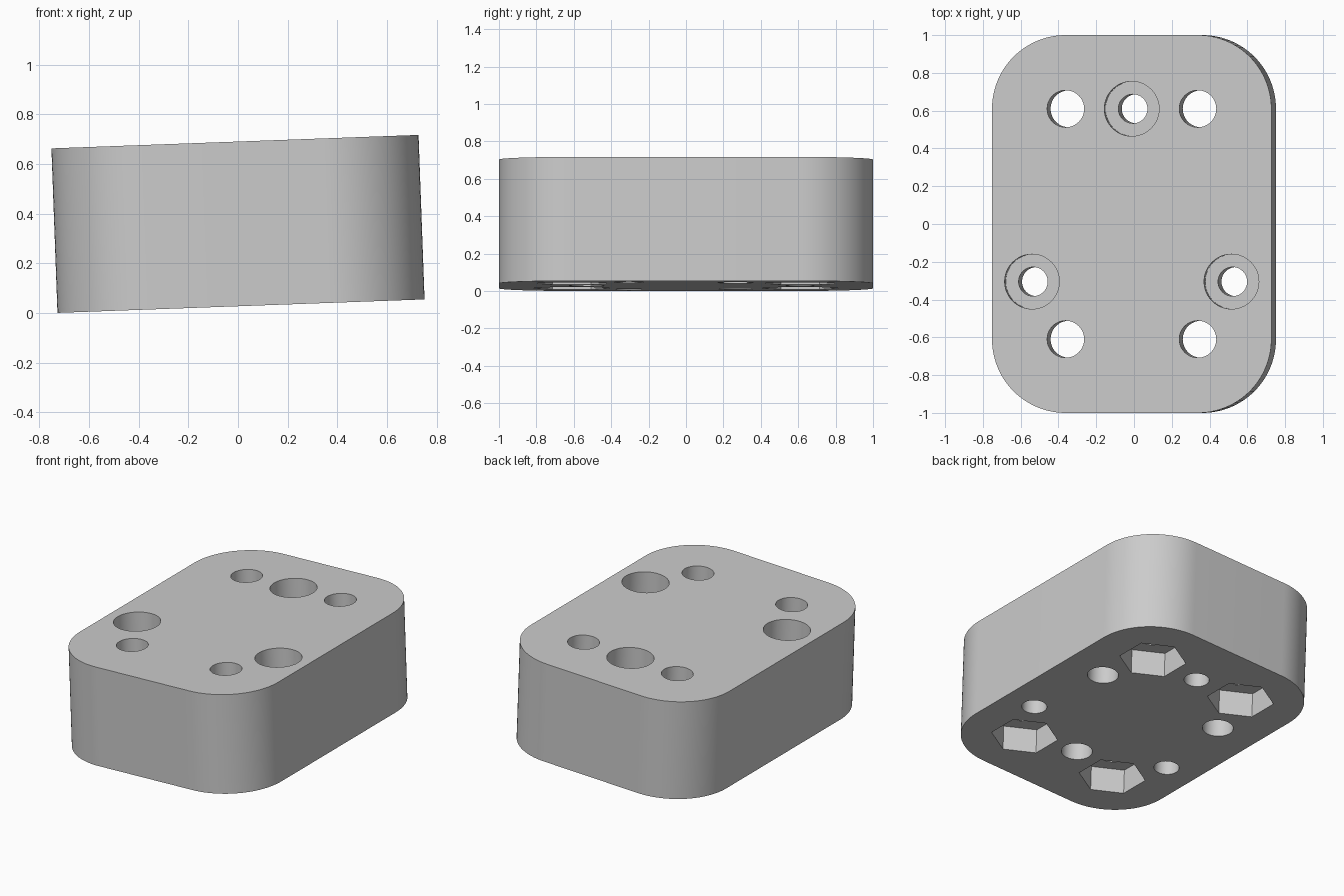
import bpy, bmesh, math
from mathutils import Vector, Matrix

if "Cube" in bpy.data.objects:
    bpy.data.objects.remove(bpy.data.objects["Cube"], do_unlink=True)

WIDTH, LENGTH, HEIGHT, CORNER = 1.48, 2.0, 0.663, 0.39
TILT = math.radians(2.1)

grey = bpy.data.materials.new("plain_grey")
grey.use_nodes = True
grey.diffuse_color = (0.6, 0.6, 0.6, 1)
grey.node_tree.nodes["Principled BSDF"].inputs["Base Color"].default_value = (0.6, 0.6, 0.6, 1)


def prism(name, outline, z0, z1):
    """Extrude a flat outline between two heights."""
    bm = bmesh.new()
    face = bm.faces.new([bm.verts.new((x, y, z0)) for x, y in outline])
    new = bmesh.ops.extrude_face_region(bm, geom=[face])["geom"]
    bmesh.ops.translate(bm, vec=(0, 0, z1 - z0),
                        verts=[v for v in new if isinstance(v, bmesh.types.BMVert)])
    bmesh.ops.recalc_face_normals(bm, faces=bm.faces)
    mesh = bpy.data.meshes.new(name)
    bm.to_mesh(mesh)
    bm.free()
    mesh.materials.append(grey)
    ob = bpy.data.objects.new(name, mesh)
    bpy.context.collection.objects.link(ob)
    return ob


def ring(centre, radius, sides, start=0.0):
    return [(centre[0] + radius * math.cos(start + math.tau * i / sides),
             centre[1] + radius * math.sin(start + math.tau * i / sides)) for i in range(sides)]


def rounded_rectangle(width, length, radius, steps=24):
    points = []
    for quarter, (sx, sy) in enumerate([(1, 1), (-1, 1), (-1, -1), (1, -1)]):
        cx, cy = sx * (width / 2 - radius), sy * (length / 2 - radius)
        for i in range(steps + 1):
            a = math.pi / 2 * (quarter + i / steps)
            points.append((cx + radius * math.cos(a), cy + radius * math.sin(a)))
    return points


def cut(target, outline, z0, z1):
    """Subtract a prism from the target."""
    cutter = prism("cutter", outline, z0, z1)
    cutter.hide_render = True
    mod = target.modifiers.new("cut", 'BOOLEAN')
    mod.operation, mod.solver, mod.object = 'DIFFERENCE', 'EXACT', cutter
    bpy.context.view_layer.objects.active = target
    bpy.ops.object.modifier_apply(modifier=mod.name)
    bpy.data.objects.remove(cutter, do_unlink=True)


def polar(radius, degrees):
    a = math.radians(degrees)
    return radius * math.cos(a), radius * math.sin(a)


# Rounded block
block = prism("mounting_block", rounded_rectangle(WIDTH, LENGTH, CORNER), 0, HEIGHT)

# Corner bolt holes with hexagonal nut pockets underneath
for sx in (-1, 1):
    for sy in (-1, 1):
        centre = (sx * 0.35, sy * 0.61)
        cut(block, ring(centre, 0.098, 48), -0.1, HEIGHT + 0.1)
        cut(block, ring(centre, 0.205, 6, math.pi / 6), -0.1, 0.165)

# Three counterbored holes from the top, three blind holes from below
for k in range(3):
    bolt = polar(0.61, 90 + 120 * k)
    cut(block, ring(bolt, 0.077, 48), -0.1, HEIGHT + 0.1)
    cut(block, ring(bolt, 0.145, 48), HEIGHT - 0.17, HEIGHT + 0.1)
    cut(block, ring(polar(0.53, 30 + 120 * k), 0.095, 48), -0.1, 0.3)

# Tilt sideways and rest the low edge on the ground
block.data.transform(Matrix.Rotation(-TILT, 4, 'Y'))
xs = [v.co.x for v in block.data.vertices]
zs = [v.co.z for v in block.data.vertices]
block.data.transform(Matrix.Translation(Vector((-(min(xs) + max(xs)) / 2, 0, -min(zs)))))

bpy.ops.object.select_all(action='DESELECT')
block.select_set(True)
bpy.context.view_layer.objects.active = block
bpy.ops.object.shade_smooth_by_angle(angle=math.radians(30))
